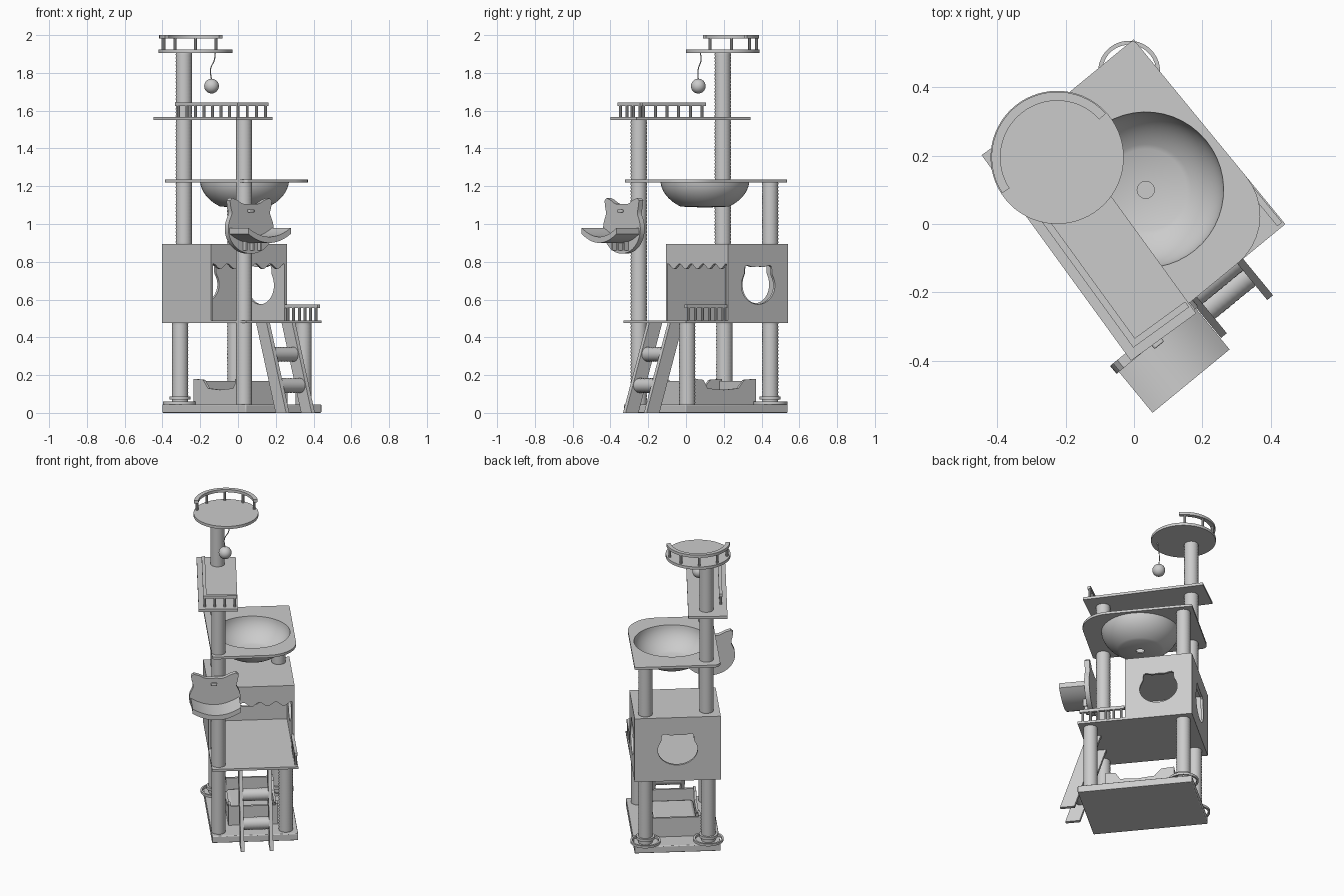
import bpy, bmesh
from math import sin, cos, pi, radians, exp
from mathutils import Matrix, Vector

if "Cube" in bpy.data.objects:
    bpy.data.objects.remove(bpy.data.objects["Cube"], do_unlink=True)

grey = bpy.data.materials.new("soft grey")
grey.use_nodes = True
grey.diffuse_color = (0.6, 0.6, 0.6, 1)
grey.node_tree.nodes["Principled BSDF"].inputs["Base Color"].default_value = (0.6, 0.6, 0.6, 1)

T = lambda x, y, z: Matrix.Translation((x, y, z))
TURN = lambda deg, axis: Matrix.Rotation(radians(deg), 4, axis)
TREE = T(0.02, 0.105, 0) @ TURN(-50.6, 'Z')      # local x runs toward the ladder
SHELF = T(-0.132, -0.03, 0) @ TURN(-54, 'Z')
PERCH = T(-0.225, 0.195, 0)
ACROSS = Matrix(((0, 0, 1, 0), (1, 0, 0, 0), (0, 1, 0, 0), (0, 0, 0, 1)))  # upright, faces local x
ALONG = TURN(90, 'X')                            # upright, faces local y
made = []


def finish(name, bm, frame):
    bmesh.ops.recalc_face_normals(bm, faces=bm.faces[:])
    mesh = bpy.data.meshes.new(name)
    bm.to_mesh(mesh)
    bm.free()
    mesh.materials.append(grey)
    ob = bpy.data.objects.new(name, mesh)
    ob.matrix_world = frame
    bpy.context.collection.objects.link(ob)
    made.append(ob)
    return ob


def plate(name, loops, thick, frame):
    """Flat outline with optional holes, thickened along local z."""
    bm = bmesh.new()
    edges = []
    for loop in loops:
        vs = [bm.verts.new((p[0], p[1], 0)) for p in loop]
        edges += [bm.edges.new((vs[i - 1], vs[i])) for i in range(len(vs))]
    bmesh.ops.triangle_fill(bm, use_beauty=True, edges=edges, normal=(0, 0, 1))
    ext = bmesh.ops.extrude_face_region(bm, geom=bm.faces[:], use_keep_orig=True)
    top = [g for g in ext["geom"] if isinstance(g, bmesh.types.BMVert)]
    bmesh.ops.translate(bm, verts=top, vec=(0, 0, thick))
    return finish(name, bm, frame)


def rect(x0, x1, y0, y1):
    return [(x0, y0), (x1, y0), (x1, y1), (x0, y1)]


def box(name, x0, x1, y0, y1, z0, z1, frame=TREE, bevel=0):
    ob = plate(name, [rect(x0, x1, y0, y1)], z1 - z0, frame @ T(0, 0, z0))
    if bevel:
        mod = ob.modifiers.new("soft edge", 'BEVEL')
        mod.width, mod.segments = bevel, 3
    return ob


def circle(cx, cy, r, n=48):
    return [(cx + r * cos(2 * pi * i / n), cy + r * sin(2 * pi * i / n)) for i in range(n)]


def cat_head(cx, cy, rx, ry, ear, n=64):
    pts = []
    for i in range(n):
        a = 2 * pi * i / n
        k = 1 + ear * sum(exp(-((a - radians(d)) / 0.2) ** 2) for d in (54, 126))
        pts.append((cx + rx * k * cos(a), cy + ry * k * sin(a)))
    return pts


def lathe(name, profile, frame, segs=24, closed=False):
    bm = bmesh.new()
    vs = [bm.verts.new((r, 0, z)) for r, z in profile]
    pairs = list(zip(vs, vs[1:])) + ([(vs[-1], vs[0])] if closed else [])
    edges = [bm.edges.new(p) for p in pairs]
    bmesh.ops.spin(bm, geom=vs + edges, cent=(0, 0, 0), axis=(0, 0, 1),
                   angle=2 * pi, steps=segs, use_merge=False)
    bmesh.ops.remove_doubles(bm, verts=bm.verts[:], dist=1e-5)
    return finish(name, bm, frame)


def rope_post(name, length, frame, r=0.042):
    n = int(length / 0.009)
    wound = [(r + 0.0015 * (i % 2), length * i / n) for i in range(n + 1)]
    return lathe(name, [(0, 0)] + wound + [(0, length)], frame)


def baluster(x, y, z0, z1, frame):
    lathe("baluster", [(0, 0), (0.008, 0), (0.008, z1 - z0), (0, z1 - z0)], frame @ T(x, y, z0), 10)


# Base and main floor
box("base_board", -0.35, 0.35, -0.26, 0.26, 0, 0.045, bevel=0.005)
box("main_floor", -0.35, 0.35, -0.26, 0.26, 0.475, 0.49)

# Rope posts
for name, x, y, z0, z1 in (("rear_right_leg", -0.283, -0.19, 0.045, 0.475),
                           ("rear_left_leg", -0.285, 0.19, 0.045, 0.475),
                           ("front_left_leg", 0.284, 0.19, 0.045, 0.475),
                           ("front_tall_post", 0.282, -0.216, 0.045, 1.555),
                           ("hammock_post", -0.285, 0.19, 0.895, 1.222),
                           ("rear_tall_post", -0.264, -0.18, 0.895, 1.906)):
    rope_post(name, z1 - z0, TREE @ T(x, y, z0))

# Rings around the rear legs
for y in (-0.19, 0.19):
    for name, r0, r1, z0, z1 in (("floor_ring", 0.079, 0.091, 0.045, 0.06),
                                 ("leg_collar", 0.04, 0.056, 0.07, 0.088)):
        lathe(name, [(r0, z0), (r1, z0), (r1, z1), (r0, z1)], TREE @ T(-0.285, y, 0), 32, True)

# House: roof, walls, cat-shaped openings and scalloped valance
box("house_roof", -0.35, 0.06, -0.26, 0.26, 0.88, 0.895)
box("house_right_wall", -0.35, 0.06, -0.26, -0.245, 0.49, 0.88)
plate("house_left_wall", [rect(-0.35, 0.06, 0.49, 0.88), cat_head(-0.145, 0.675, 0.115, 0.1, 0.28)],
      0.015, TREE @ T(0, 0.26, 0) @ ALONG)
plate("house_back_wall", [rect(-0.245, 0.245, 0.49, 0.88), cat_head(0, 0.68, 0.12, 0.1, 0.28)],
      0.015, TREE @ T(-0.35, 0, 0) @ ACROSS)
scallops = [(-0.245 + 0.49 * i / 48, 0.776 + 0.014 * cos(i / 48 * 10 * pi)) for i in range(49)]
plate("house_valance", [scallops + [(0.245, 0.88), (-0.245, 0.88)]], 0.015,
      TREE @ T(0.045, 0, 0) @ ACROSS)

# Floor railing
box("floor_rail", 0.065, 0.34, 0.238, 0.256, 0.555, 0.575)
for i in range(6):
    baluster(0.085 + 0.047 * i, 0.247, 0.49, 0.556, TREE)

# Ladder
for y in (-0.075, 0.1):
    plate("ladder_rail", [[(0.4, 0), (0.488, 0), (0.325, 0.478), (0.237, 0.478)]], 0.022,
          TREE @ T(0, y, 0) @ ALONG)
for x, z in ((0.338, 0.31), (0.395, 0.145)):
    rope_post("ladder_rung", 0.16, TREE @ T(x, 0.08, z) @ ALONG, 0.038)

# Bed with dipped sides
dip = [(-0.22, 0.045), (0.2, 0.045), (0.2, 0.18), (0.14, 0.175), (0.11, 0.13),
       (0, 0.122), (-0.1, 0.13), (-0.14, 0.175), (-0.22, 0.18)]
for y in (-0.135, 0.15):
    plate("bed_side", [dip], 0.015, TREE @ T(0, y, 0) @ ALONG)
for x in (-0.22, 0.185):
    box("bed_end", x, x + 0.015, -0.135, 0.135, 0.045, 0.17)
box("bed_cushion", -0.205, 0.185, -0.135, 0.135, 0.045, 0.105, bevel=0.025)

# Hammock board with rounded corners and sunken bowl
board = []
for k, (sx, sy, r) in enumerate(((1, 1, 0.18), (-1, 1, 0.015), (-1, -1, 0.04), (1, -1, 0.02))):
    for i in range(10):
        a = pi / 2 * (k + i / 9)
        board.append((sx * (0.35 - r) + r * cos(a), sy * (0.26 - r) + r * sin(a)))
plate("hammock_board", [board, circle(0.013, 0.008, 0.232)], 0.016, TREE @ T(0, 0, 1.22))
outer = [(0.236 * cos(i / 14), 1.236 - 0.171 * sin(i / 14)) for i in range(15)] + [(0.025, 1.088)]
inner = [(r - 0.008 * (r > 0.03), z + 0.008 * (z < 1.23)) for r, z in reversed(outer)]
lathe("hammock_bowl", outer + inner, TREE @ T(0.013, 0.008, 0), 48, True)

# Cat-face feeder on the front post
FEEDER = TREE @ T(0, -0.245, 0) @ ACROSS
plate("feeder_face", [cat_head(0, 0.975, 0.155, 0.132, 0.5)], 0.03, FEEDER @ T(0, 0, 0.345))
arc = [i / 10 for i in range(-10, 11)]
tray = [(0.146 * s, 0.932 + 0.048 * s * s) for s in arc]
under = [(0.146 * s, 0.9 + 0.048 * s * s) for s in reversed(arc)]
plate("feeder_tray", [tray + under], 0.155, FEEDER @ T(0, 0, 0.375))
box("feeder_nose", 0.37, 0.39, -0.268, -0.232, 1.06, 1.078, bevel=0.005)
for s in (-1, 0, 1):
    box("feeder_brace", 0.37, 0.4, -0.25 + 0.05 * s, -0.24 + 0.05 * s, 0.86, 0.91)

# High shelf with corner railing
box("high_shelf", -0.372, 0.372, -0.118, 0.118, 1.55, 1.567, SHELF)
box("shelf_side_rail", -0.22, 0.345, -0.09, -0.07, 1.625, 1.643, SHELF)
box("shelf_end_rail", 0.325, 0.345, -0.07, 0.112, 1.625, 1.643, SHELF)
for i in range(8):
    baluster(-0.2 + 0.0764 * i, -0.08, 1.567, 1.626, SHELF)
for y in (-0.02, 0.04, 0.1):
    baluster(0.335, y, 1.567, 1.626, SHELF)

# Top perch with curved railing
plate("perch_disc", [circle(0, 0, 0.195, 64)], 0.018, PERCH @ T(0, 0, 1.905))
sweep = [radians(42 + 171 * i / 32) for i in range(33)]
band = [(0.192 * cos(a), 0.192 * sin(a)) for a in sweep]
band += [(0.166 * cos(a), 0.166 * sin(a)) for a in reversed(sweep)]
plate("perch_rail", [band], 0.018, PERCH @ T(0, 0, 1.982))
for a in sweep[2::7]:
    baluster(0.179 * cos(a), 0.179 * sin(a), 1.922, 1.984, PERCH)

# Hanging toy
bm = bmesh.new()
bmesh.ops.create_uvsphere(bm, u_segments=24, v_segments=16, radius=0.039)
finish("toy_ball", bm, T(-0.14, 0.065, 1.73))
path = [(-0.12, 0.075, 1.91), (-0.125, 0.08, 1.87), (-0.145, 0.065, 1.82), (-0.14, 0.065, 1.76)]
cord = bpy.data.curves.new("toy_cord", 'CURVE')
cord.dimensions, cord.bevel_depth, cord.bevel_resolution = '3D', 0.003, 1
line = cord.splines.new('BEZIER')
line.bezier_points.add(len(path) - 1)
for p, co in zip(line.bezier_points, path):
    p.co = Vector(co)
    p.handle_left_type = p.handle_right_type = 'AUTO'
cord.materials.append(grey)
bpy.context.collection.objects.link(bpy.data.objects.new("toy_cord", cord))

# Smooth the round parts, keep edges crisp
bpy.ops.object.select_all(action='DESELECT')
for ob in made:
    ob.select_set(True)
bpy.context.view_layer.objects.active = made[0]
bpy.ops.object.shade_smooth_by_angle(angle=radians(35))
